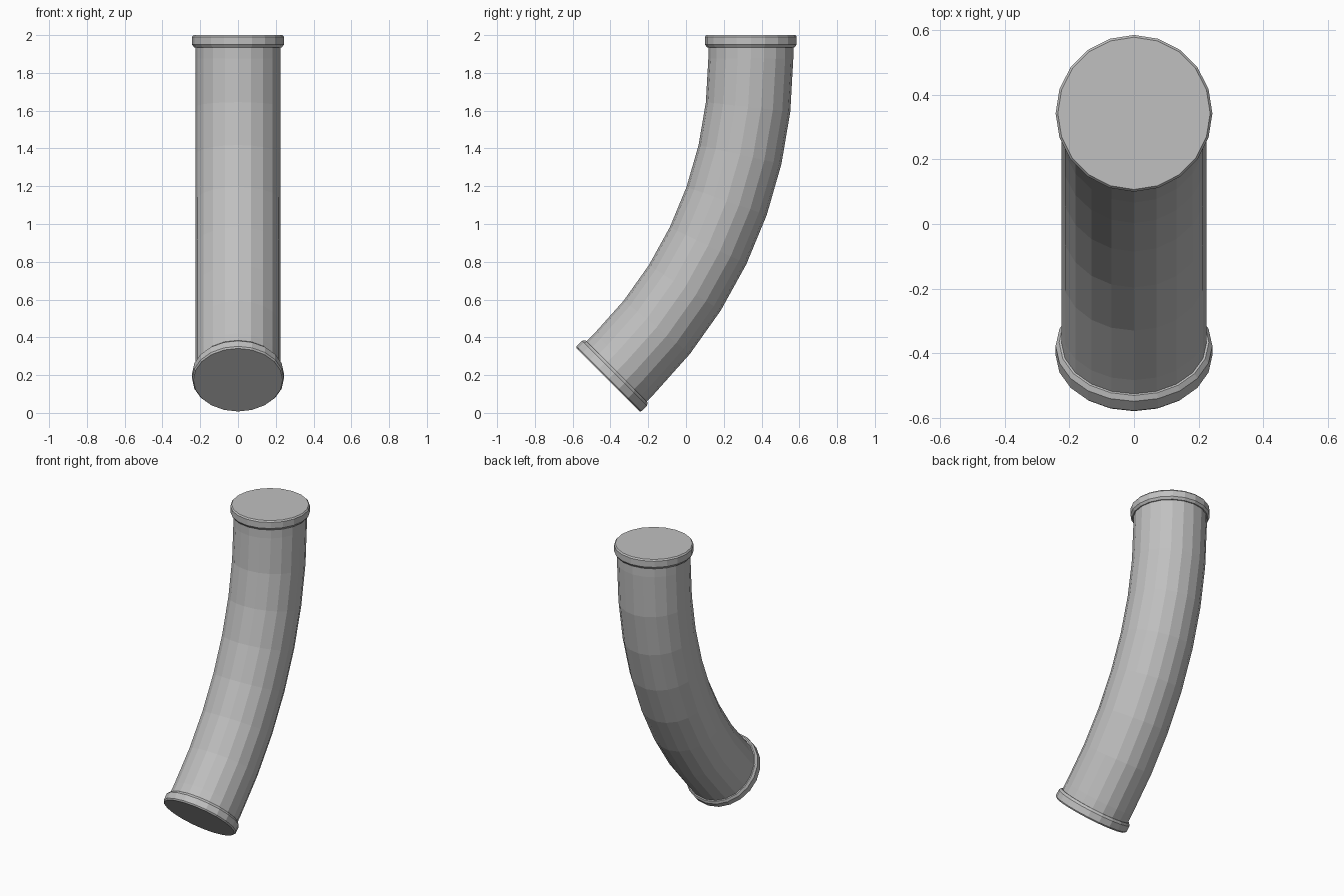
import bpy, bmesh, math
from mathutils import Vector

cube = bpy.data.objects.get("Cube")
if cube:
    bpy.data.objects.remove(cube, do_unlink=True)

SIDES = 20
PIPE_R = 0.225
BEND_R = 2.28       # radius of the bend's centre line
STRAIGHT = 0.125    # straight length at each end
TOP_Y = 0.343
BEND = math.radians(45)

grey = bpy.data.materials.new("pipe grey")
grey.use_nodes = True
colour = (0.53, 0.53, 0.53, 1)
grey.diffuse_color = colour
grey.node_tree.nodes["Principled BSDF"].inputs["Base Color"].default_value = colour


def centre_line(angle, extra=0.0):
    """Point and downward direction on the bend, moved along by extra."""
    along = Vector((0, -math.sin(angle), -math.cos(angle)))
    point = Vector((0, TOP_Y - BEND_R * (1 - math.cos(angle)),
                    2 - STRAIGHT - BEND_R * math.sin(angle)))
    return point + along * extra, along


def loft(name, rings):
    """Skin a closed tube through (centre, direction, radius) rings."""
    bm = bmesh.new()
    loops = []
    for centre, along, radius in rings:
        side = Vector((1, 0, 0))
        across = along.cross(side)
        loops.append([bm.verts.new(centre + radius * (side * math.cos(a) + across * math.sin(a)))
                      for a in (math.tau * i / SIDES for i in range(SIDES))])
    for low, high in zip(loops, loops[1:]):
        for i in range(SIDES):
            j = (i + 1) % SIDES
            bm.faces.new((low[i], low[j], high[j], high[i]))
    bm.faces.new(loops[0])
    bm.faces.new(loops[-1])
    bmesh.ops.recalc_face_normals(bm, faces=bm.faces)
    mesh = bpy.data.meshes.new(name)
    bm.to_mesh(mesh)
    bm.free()
    mesh.materials.append(grey)
    obj = bpy.data.objects.new(name, mesh)
    bpy.context.collection.objects.link(obj)
    return obj


# Curved pipe with short straight ends
STEPS = 7
pipe = [(*centre_line(0, 0.03 - STRAIGHT), PIPE_R)]
pipe += [(*centre_line(BEND * i / STEPS), PIPE_R) for i in range(STEPS + 1)]
pipe += [(*centre_line(BEND, STRAIGHT - 0.03), PIPE_R)]
loft("bent_pipe", pipe)

# Bevelled collars: distance in from the end, radius
COLLAR = [(0, 0.236), (0.009, 0.243), (0.05, 0.243), (0.065, 0.232), (0.065, 0.21)]
for name, angle, sign in (("top_collar", 0, -1), ("bottom_collar", BEND, 1)):
    loft(name, [(*centre_line(angle, sign * (STRAIGHT - inset)), radius)
                for inset, radius in COLLAR])
